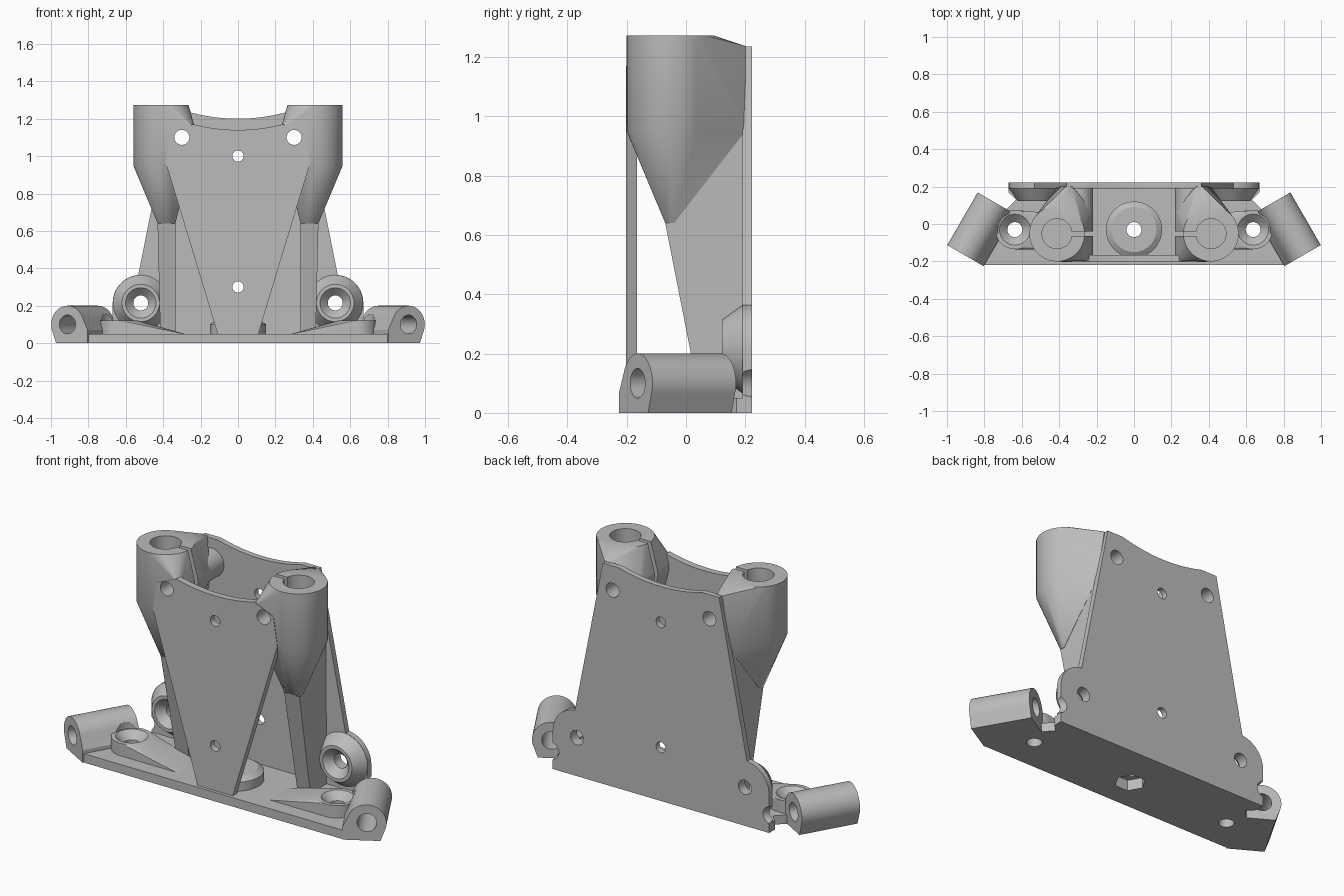
import bpy, bmesh, math
from mathutils import Vector

cube = bpy.data.objects.get("Cube")
if cube:
    bpy.data.objects.remove(cube, do_unlink=True)

grey = bpy.data.materials.new("plain grey")
grey.use_nodes = True
COLOUR = (0.5, 0.5, 0.5, 1)
grey.diffuse_color = COLOUR
grey.node_tree.nodes["Principled BSDF"].inputs["Base Color"].default_value = COLOUR

parts, cutters = [], []


def finish(bm, name, cutter=False):
    bmesh.ops.recalc_face_normals(bm, faces=bm.faces)
    mesh = bpy.data.meshes.new(name)
    bm.to_mesh(mesh)
    bm.free()
    mesh.materials.append(grey)
    ob = bpy.data.objects.new(name, mesh)
    bpy.context.collection.objects.link(ob)
    ob.hide_render = cutter
    (cutters if cutter else parts).append(ob)
    return ob


def ring(centre, radius, axis, n=48):
    q = Vector(axis).to_track_quat('Z', 'Y')
    return [Vector(centre) + q @ Vector((radius * math.cos(t), radius * math.sin(t), 0))
            for t in (2 * math.pi * i / n for i in range(n))]


def hull(name, points, cutter=False):
    bm = bmesh.new()
    for p in points:
        bm.verts.new(p)
    bmesh.ops.convex_hull(bm, input=bm.verts)
    bmesh.ops.delete(bm, geom=[v for v in bm.verts if not v.link_faces], context='VERTS')
    bmesh.ops.dissolve_limit(bm, angle_limit=0.005, verts=bm.verts, edges=bm.edges)
    return finish(bm, name, cutter)


def cone(name, a, b, ra, rb, cutter=False, n=48):
    axis = Vector(b) - Vector(a)
    return hull(name, ring(a, ra, axis, n) + ring(b, rb, axis, n), cutter)


def hole(a, b, ra, rb=None, n=40):
    return cone("hole_cutter", a, b, ra, rb or ra, True, n)


def prism(name, half, place, depth):
    """Extrude an outline mirrored about x = 0; half runs from low to high on +x."""
    outline = half + [(-x, v) for x, v in reversed(half) if x > 0]
    bm = bmesh.new()
    face = bm.faces.new([bm.verts.new(place(x, v)) for x, v in outline])
    new = bmesh.ops.extrude_face_region(bm, geom=[face])["geom"]
    bmesh.ops.translate(bm, vec=depth, verts=[g for g in new if isinstance(g, bmesh.types.BMVert)])
    return finish(bm, name)


def sag(width, mid, end):
    """Right half of a shallow concave top edge, ending at the middle."""
    return [(width * k / 12, mid + (end - mid) * (k / 12) ** 2) for k in range(12, -1, -1)]


# Base plate
prism("base_plate", [(0.80, -0.22), (0.69, 0.07), (0.63, 0.13), (0.67, 0.17), (0.67, 0.22)],
      lambda x, y: (x, y, 0), (0, 0, 0.05))

# Back plate with rounded ears and a sagging top edge
EAR = (0.52, 0.215)
ear_arc = [(EAR[0] + 0.15 * math.cos(t), EAR[1] + 0.15 * math.sin(t))
           for t in (math.radians(5 * i) for i in range(18))]
prism("back_plate", [(0.67, 0)] + ear_arc + [(0.36, 1.235), (0.28, 1.235)] + sag(0.26, 1.2, 1.235),
      lambda x, z: (x, 0.19, z), (0, 0.032, 0))

# Tapered front plate
prism("front_plate", [(0.10, 0.02), (0.385, 0.96), (0.36, 1.12)] + sag(0.24, 1.14, 1.17),
      lambda x, z: (x, -0.202, z), (0, 0.037, 0))

# Central boss on the base
hull("centre_boss", ring((0, -0.03, 0.02), 0.15, (0, 0, 1)) + ring((0, -0.03, 0.1), 0.15, (0, 0, 1))
     + ring((0, -0.03, 0.12), 0.12, (0, 0, 1)))
hole((0, -0.03, -0.1), (0, -0.03, 0.3), 0.04)
hole((0, -0.03, -0.1), (0, -0.03, 0.06), 0.08, n=6)

# Shared holes through both plates
for z in (0.3, 1.0):
    hole((0, -0.4, z), (0, 0.4, z), 0.03)

for s, side in ((1, "left"), (-1, "right")):
    # Clamp tower, tapering down to the fin and back to the plate
    tx, ty, r = 0.412, -0.052, 0.148
    up, back = (0, 0, 1), (0, 1, 0)
    pts = ring((s * tx, ty, 0.95), r, up) + ring((s * tx, ty, 1.272), r, up)
    pts += ring((s * 0.3, -0.198, 1.1), 0.08, back) + ring((s * 0.3, 0.07, 1.1), 0.08, back)
    pts += [(s * x, 0.2, z) for x, z in ((0.32, 0.95), (0.41, 0.95), (0.33, 1.237), (0.365, 1.237))]
    pts += [(s * x, y, 0.64) for x in (0.335, 0.43) for y in (-0.07, -0.04)]
    pts += [(s * x, 0.09, 1.272) for x in (0.36, 0.44)]
    hull(side + "_tower", pts)
    cone(side + "_screw_boss", (s * 0.3, 0, 1.1), (s * 0.3, 0.2, 1.1), 0.08, 0.08)
    hole((s * tx, ty, 0.92), (s * tx, ty, 1.4), 0.08)
    hole((s * 0.3, -0.4, 1.1), (s * 0.3, 0.4, 1.1), 0.04)
    hull("slit_cutter", [(s * x, y, z) for x in (0.15, 0.4) for y in (-0.065, -0.04)
                         for z in (0.92, 1.4)], True)

    # Fin joining tower, base and back plate
    hull(side + "_fin", [(s * x, y, z) for y, z, wide in
                         ((-0.07, 0.64, 0.43), (0.05, 0.03, 0.415), (0.2, 0.03, 0.415), (0.2, 0.96, 0.41))
                         for x in (0.335, wide)])

    # Countersunk boss on the ear of the back plate
    ex, ez = s * EAR[0], EAR[1]
    cone(side + "_ear_boss", (ex, 0.122, ez), (ex, 0.192, ez), 0.1, 0.15)
    hole((ex, 0, ez), (ex, 0.4, ez), 0.04)
    hole((ex, 0.115, ez), (ex, 0.165, ez), 0.088, 0.04)

    # Countersunk boss on the base with a sloping rib
    bx, by = s * 0.637, -0.03
    hull(side + "_base_boss", ring((bx, by, 0.03), 0.105, up) + ring((bx, by, 0.12), 0.105, up)
         + [(s * 0.27, y, 0.045) for y in (-0.135, 0.04)])
    hole((bx, by, -0.1), (bx, by, 0.2), 0.04)
    hole((bx, by, 0.08), (bx, by, 0.125), 0.04, 0.088)
    hole((bx, by, 0.12), (bx, by, 0.25), 0.09)

    # Angled hinge tube at the end of the base
    start = Vector((s * 0.912, -0.163, 0))
    across, along = Vector((s * 0.866, 0.5, 0)), Vector((s * -0.5, 0.866, 0))
    section = [(0.1 * math.cos(t), 0.1 + 0.1 * math.sin(t))
               for t in (math.radians(7.5 * i) for i in range(48))]
    section += [(-0.125, 0), (-0.125, 0.07), (0.07, 0)]
    hull(side + "_hinge_tube", [start + across * a + along * d + Vector((0, 0, z))
                                for a, z in section for d in (0, 0.325)])
    axis = start + Vector((0, 0, 0.1))
    hole(axis - along * 0.1, axis + along * 0.5, 0.05)


# Cut the holes out of every part they reach
def bounds(ob):
    return [(min(c), max(c)) for c in zip(*(v.co for v in ob.data.vertices))]


for part in parts:
    for cut in cutters:
        if all(a[0] < b[1] and b[0] < a[1] for a, b in zip(bounds(part), bounds(cut))):
            mod = part.modifiers.new("hole", 'BOOLEAN')
            mod.operation, mod.solver, mod.object = 'DIFFERENCE', 'EXACT', cut
bpy.context.view_layer.update()
graph = bpy.context.evaluated_depsgraph_get()
meshes = [bpy.data.meshes.new_from_object(p.evaluated_get(graph)) for p in parts]
for part, mesh in zip(parts, meshes):
    part.modifiers.clear()
    part.data = mesh
for cut in cutters:
    bpy.data.objects.remove(cut, do_unlink=True)

# Smooth the round surfaces and keep the edges sharp
bpy.ops.object.select_all(action='DESELECT')
for part in parts:
    part.select_set(True)
bpy.context.view_layer.objects.active = parts[0]
bpy.ops.object.shade_smooth_by_angle(angle=math.radians(25))
